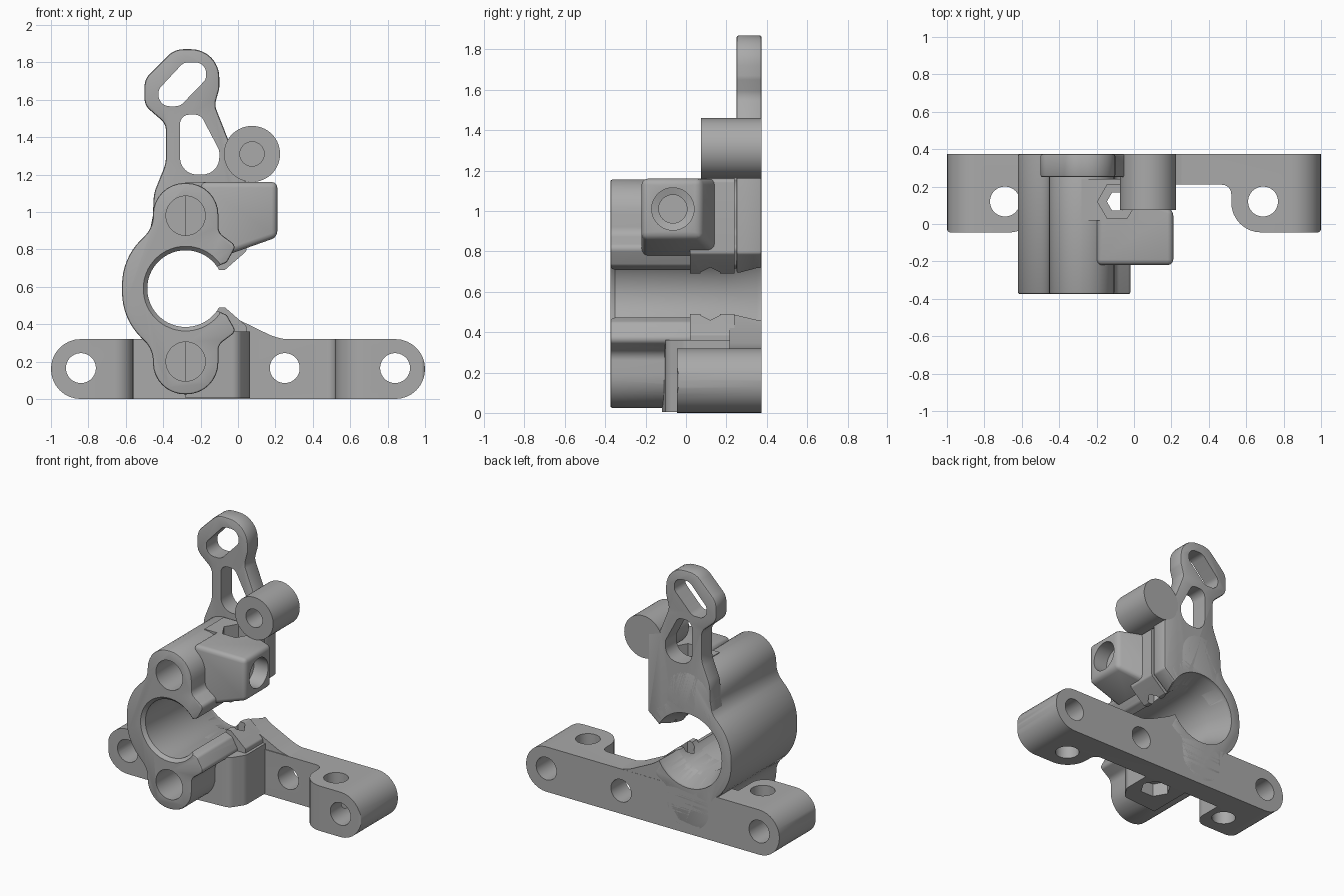
import bpy, bmesh, math
from mathutils import Vector

cube = bpy.data.objects.get("Cube")
if cube:
    bpy.data.objects.remove(cube, do_unlink=True)

grey = bpy.data.materials.new("cast_grey")
grey.use_nodes = True
grey.diffuse_color = (0.4, 0.4, 0.4, 1)
for node in grey.node_tree.nodes:
    if node.type == 'BSDF_PRINCIPLED':
        node.inputs["Base Color"].default_value = (0.4, 0.4, 0.4, 1)

PLACE = {
    'X': lambda u, v, t: (t, u, v),
    'Y': lambda u, v, t: (u, t, v),
    'Z': lambda u, v, t: (u, v, t),
}


def rounded(corners, steps=8):
    """Outline whose corners (u, v, radius) are replaced by arcs."""
    out = []
    pts = [Vector(c[:2]) for c in corners]
    for i, c in enumerate(corners):
        p, r = pts[i], (c[2] if len(c) > 2 else 0)
        if r == 0:
            out.append(p)
            continue
        d1 = (pts[i - 1] - p).normalized()
        d2 = (pts[(i + 1) % len(pts)] - p).normalized()
        half = d1.angle(d2) / 2
        mid = p + (d1 + d2).normalized() * (r / math.sin(half))
        s = p + d1 * (r / math.tan(half)) - mid
        e = p + d2 * (r / math.tan(half)) - mid
        a = math.atan2(s.y, s.x)
        sweep = (math.atan2(e.y, e.x) - a + math.pi) % math.tau - math.pi
        for k in range(steps + 1):
            b = a + sweep * k / steps
            out.append(mid + Vector((math.cos(b), math.sin(b))) * r)
    return out


def finish(name, bm):
    bmesh.ops.remove_doubles(bm, verts=bm.verts, dist=0.0005)
    bmesh.ops.recalc_face_normals(bm, faces=bm.faces)
    mesh = bpy.data.meshes.new(name)
    bm.to_mesh(mesh)
    bm.free()
    mesh.materials.append(grey)
    ob = bpy.data.objects.new(name, mesh)
    bpy.context.collection.objects.link(ob)
    return ob


def loft(name, rings):
    """Closed solid through matching rings of points."""
    bm = bmesh.new()
    loops = [[bm.verts.new(p) for p in ring] for ring in rings]
    n = len(loops[0])
    for lo, hi in zip(loops, loops[1:]):
        for i in range(n):
            j = (i + 1) % n
            bm.faces.new((lo[i], lo[j], hi[j], hi[i]))
    bm.faces.new(loops[0])
    bm.faces.new(loops[-1])
    return finish(name, bm)


def prism(name, corners, axis, a, b):
    line = rounded(corners)
    return loft(name, [[PLACE[axis](p.x, p.y, t) for p in line] for t in (a, b)])


def turned(name, centre, axis, profile, sides=48):
    """Round solid; profile is (radius, position along axis)."""
    u, v = centre
    angles = [math.tau * k / sides for k in range(sides)]
    return loft(name, [[PLACE[axis](u + r * math.cos(g), v + r * math.sin(g), t)
                        for g in angles] for r, t in profile])


def activate(ob):
    bpy.ops.object.select_all(action='DESELECT')
    ob.select_set(True)
    bpy.context.view_layer.objects.active = ob


def bevel(ob, width=0.01, segments=2):
    activate(ob)
    m = ob.modifiers.new("edge", 'BEVEL')
    m.width, m.segments, m.angle_limit = width, segments, math.radians(40)
    m.limit_method = 'ANGLE'
    bpy.ops.object.modifier_apply(modifier=m.name)


def combine(ob, others, operation='DIFFERENCE'):
    activate(ob)
    for other in others:
        m = ob.modifiers.new("cut", 'BOOLEAN')
        m.operation, m.object, m.solver = operation, other, 'EXACT'
        bpy.ops.object.modifier_apply(modifier=m.name)


# Shared cutters
CX, CZ = -0.28, 0.59
bore = turned("bore_cutter", (CX, CZ), 'Y',
              [(0.25, -0.4), (0.205, -0.352), (0.205, 0.2), (0.265, 0.35), (0.265, 0.42)], 64)
bolt_hole = turned("bolt_cutter", (-0.09, 0.12), 'Z', [(0.055, -0.2), (0.055, 1.4)], 6)
nut_pockets = [turned("nut_cutter", (-0.09, 0.12), 'Z', [(0.105, a), (0.105, b)], 6)
               for a, b in ((-0.1, 0.1), (1.0, 1.3))]
lug_holes = [turned("lug_hole_cutter", (CX, CZ + s * 0.39), 'Y', [(0.105, -0.5), (0.105, 0.1)])
             for s in (1, -1)]
side_hole = turned("side_hole_cutter", (-0.065, 1.01), 'X',
                   [(0.07, -0.08), (0.07, 0.09), (0.105, 0.1), (0.105, 0.3)])
cutters = [bore, bolt_hole, side_hole] + nut_pockets + lug_holes
parts = []

# Open clamp with an upper and a lower lug
half = [(0, 0.05, 0), (0.22, 0.14, 0.03), (0.27, 0.23, 0.03), (0.175, 0.3, 0.06),
        (0.175, 0.565, 0.17), (-0.175, 0.565, 0.17), (-0.175, 0.325, 0.15), (-0.34, 0.16, 0.34)]
whole = half + [(x, -z, r) for x, z, r in reversed(half)]
clamp = prism("clamp_body", [(CX + x, CZ + z, r) for x, z, r in whole], 'Y', -0.375, 0.375)
bevel(clamp)
combine(clamp, [bore, bolt_hole] + lug_holes + nut_pockets)
parts.append(clamp)

# Jaw webs with the pinch tabs, mirrored above and below the mouth
web = [(-0.28, 0.74), (-0.16, 0.755), (-0.115, 0.69, 0.01), (-0.07, 0.69, 0.01),
       (0.045, 0.79, 0.02), (0.045, 1.16, 0.02), (-0.28, 1.16)]
for name, s in (("upper_jaw_web", 1), ("lower_jaw_web", -1)):
    ob = prism(name, [(c[0], CZ + s * (c[1] - CZ)) + c[2:] for c in web], 'Y', 0.02, 0.24)
    combine(ob, [bore, bolt_hole] + nut_pockets)
    parts.append(ob)

# Rounded column behind the lower lug
column = prism("lower_column", [(-0.28, -0.12), (0.0, -0.1, 0.06), (0.065, 0.0, 0.08),
                                (0.065, 0.25), (-0.28, 0.25)], 'Z', 0.005, 0.36)
combine(column, [bore, bolt_hole, nut_pockets[0], lug_holes[1]])
parts.append(column)

# Tapered side block with a stepped hole
block = loft("side_block", [[(x, -0.22, z), (x, y, z), (x, y, 1.16), (x, -0.22, 1.16)]
                            for x, y, z in ((-0.2, 0.24, 0.72), (0.21, 0.075, 0.865))])
bevel(block, 0.03, 3)
combine(block, [bore, side_hole, lug_holes[0], bolt_hole, nut_pockets[1]])
parts.append(block)

# Back plate rising into the slotted arm
plate = prism("slotted_arm", [
    (0.04, 1.35), (0.04, 0.79, 0.02), (-0.08, 0.69), (-0.28, 0.62), (-0.5, 0.75),
    (-0.455, 0.98), (-0.45, 1.1, 0.2), (-0.385, 1.26, 0.2), (-0.385, 1.47, 0.08),
    (-0.5, 1.57, 0.08), (-0.5, 1.71, 0.1), (-0.34, 1.87, 0.12), (-0.1, 1.87, 0.15),
    (-0.1, 1.66, 0.08), (-0.125, 1.57, 0.08), (-0.05, 1.38)], 'Y', 0.25, 0.375)
bevel(plate, 0.012)
slots = [
    prism("slot_cutter", [(-0.425, 1.565, 0.06), (-0.425, 1.655, 0.05), (-0.29, 1.8, 0.06),
                          (-0.17, 1.8, 0.06), (-0.17, 1.71, 0.05), (-0.31, 1.565, 0.06)],
          'Y', 0.1, 0.5),
    prism("window_cutter", [(-0.31, 1.2, 0.09), (-0.31, 1.52, 0.05), (-0.2, 1.52, 0.05),
                            (-0.1, 1.33, 0.06), (-0.1, 1.2, 0.09)], 'Y', 0.1, 0.5)]
cutters += slots
combine(plate, [bore] + slots)
parts.append(plate)

# Round boss beside the arm
boss = turned("cable_boss", (0.075, 1.31), 'Y', [(0.15, 0.075), (0.15, 0.375)], 64)
boss_hole = turned("boss_hole_cutter", (0.075, 1.31), 'Y', [(0.065, 0.0), (0.065, 0.24)])
cutters.append(boss_hole)
combine(boss, [boss_hole])
parts.append(boss)

# Base bar: plan shape trimmed by a rounded-end side shape
bar = prism("base_bar", [
    (-1, -0.045, 0.02), (-0.56, -0.045, 0.1), (-0.56, 0.21), (0.52, 0.21, 0.05),
    (0.52, -0.045, 0.16), (1, -0.045, 0.02), (1, 0.375), (-1, 0.375)], 'Z', -0.1, 0.5)
stadium = prism("bar_end_trimmer", [(x, z, 0.159) for x, z in
                                    ((-1, 0), (1, 0), (1, 0.32), (-1, 0.32))], 'Y', -0.5, 0.6)
bar_holes = [turned("bar_hole_cutter", (x, 0.165), 'Y', [(0.08, -0.3), (0.08, 0.6)])
             for x in (-0.84, 0.25, 0.84)]
bar_holes += [turned("bar_hole_cutter", (x, 0.12), 'Z', [(0.08, -0.3), (0.08, 0.6)])
              for x in (-0.69, 0.69)]
cutters += [stadium] + bar_holes
combine(bar, [stadium], 'INTERSECT')
combine(bar, bar_holes + [bore])
parts.append(bar)

# Ramp blending the bar into the lower jaw
ramp = prism("bar_ramp", [(0.5, 0.27), (0.5, 0.318), (0.22, 0.318, 0.3), (0.0, 0.425),
                          (-0.09, 0.49, 0.02), (-0.28, 0.5), (-0.5, 0.31), (-0.5, 0.27)],
             'Y', 0.215, 0.374)
combine(ramp, [bore, bolt_hole])
parts.append(ramp)

# Remove helpers and shade
for c in cutters:
    bpy.data.objects.remove(c, do_unlink=True)
for ob in parts:
    activate(ob)
    bpy.ops.object.shade_smooth_by_angle(angle=math.radians(30))
